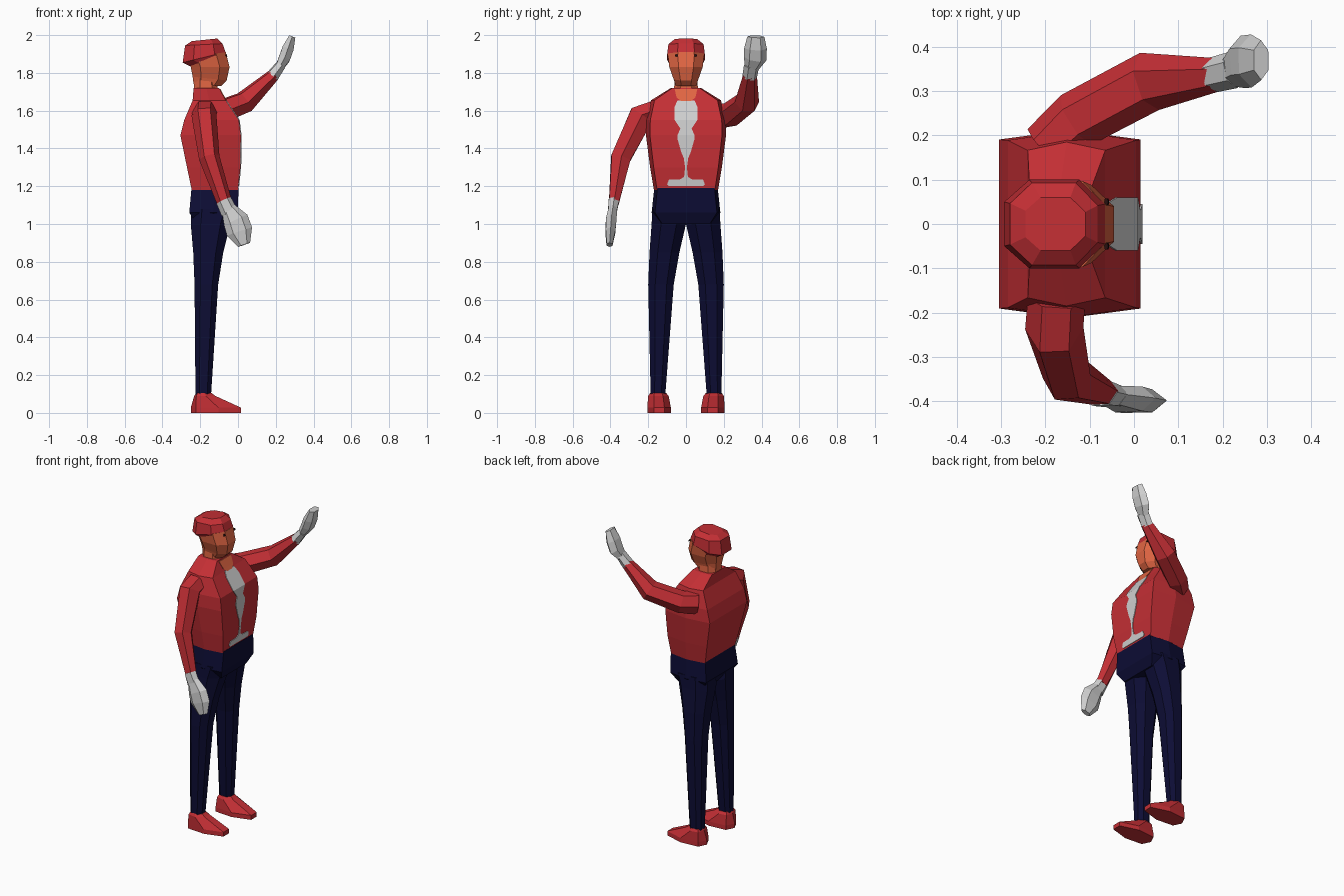
import bpy, bmesh, math
from mathutils import Vector

if "Cube" in bpy.data.objects:
    bpy.data.objects.remove(bpy.data.objects["Cube"])


def material(name, rgb):
    m = bpy.data.materials.new(name)
    m.diffuse_color = (*rgb, 1)
    m.use_nodes = True
    m.node_tree.nodes["Principled BSDF"].inputs["Base Color"].default_value = m.diffuse_color
    return m


RED = material("red cloth", (0.55, 0.028, 0.035))
NAVY = material("navy cloth", (0.004, 0.004, 0.035))
SKIN = material("skin", (0.75, 0.13, 0.055))
WHITE = material("pale grey", (0.62, 0.62, 0.62))
DARK = material("dark eye", (0.02, 0.005, 0.005))

BOX8 = [(1, 0), (1, .9), (0, 1), (-1, .9), (-1, 0), (-1, -.9), (0, -1), (1, -.9)]
OCT = [(1, -.45), (1, .45), (.5, 1), (-.5, 1), (-1, .5), (-1, -.5), (-.5, -1), (.5, -1)]
HEX = [(math.cos(math.radians(60 * i)), math.sin(math.radians(60 * i))) for i in range(6)]
SHOE = [(1, -.45), (1, .45), (.1, 1), (-.8, .85), (-1, 0), (-.8, -.85), (.1, -1)]


def loft(name, rings, mats, rule=None):
    """Skin a closed tube through rings of points; rule(face centre) picks the material."""
    bm = bmesh.new()
    vr = [[bm.verts.new(p) for p in r] for r in rings]
    n = len(vr[0])
    for a, b in zip(vr, vr[1:]):
        for i in range(n):
            bm.faces.new((a[i], a[(i + 1) % n], b[(i + 1) % n], b[i]))
    bm.faces.new(vr[0][::-1])
    bm.faces.new(vr[-1])
    bmesh.ops.recalc_face_normals(bm, faces=bm.faces)
    if rule:
        for f in bm.faces:
            f.material_index = rule(f.calc_center_median())
    me = bpy.data.meshes.new(name)
    bm.to_mesh(me)
    bm.free()
    for m in mats:
        me.materials.append(m)
    ob = bpy.data.objects.new(name, me)
    bpy.context.collection.objects.link(ob)
    return ob


def level(shape, x0, x1, y0, y1, zback, zfront=None):
    """Horizontal (or tilted) ring filling the given x and y range."""
    zfront = zback if zfront is None else zfront
    return [Vector(((x0 + x1) / 2 + u * (x1 - x0) / 2, (y0 + y1) / 2 + v * (y1 - y0) / 2,
                    zback + (zfront - zback) * (u + 1) / 2)) for u, v in shape]


def limb(name, path, side, mats):
    """Tube along a path of (centre, half width along side, half thickness)."""
    pts = [Vector(p[0]) for p in path]
    rings = []
    for i, (p, w, t) in enumerate(path):
        d = (pts[min(i + 1, len(pts) - 1)] - pts[max(i - 1, 0)]).normalized()
        u = Vector(side)
        u = (u - d * u.dot(d)).normalized()
        v = d.cross(u)
        rings.append([pts[i] + u * w * a + v * t * b for a, b in HEX])
    return loft(name, rings, mats)


# Jacket
loft("jacket", [level(BOX8, *r) for r in [
    (-.245, .0, -.17, .17, 1.18), (-.27, .013, -.19, .19, 1.3),
    (-.305, .015, -.212, .212, 1.47), (-.285, .005, -.21, .21, 1.55),
    (-.24, -.065, -.185, .185, 1.655), (-.235, -.1, -.08, .08, 1.72)]], [RED])

# Shirt showing down the open jacket, as a thin strip following its front
FRONT = [(1.18, 0), (1.3, .013), (1.47, .015), (1.55, .005), (1.655, -.065), (1.72, -.1)]


def front_x(z):
    for (za, xa), (zb, xb) in zip(FRONT, FRONT[1:]):
        if z <= zb:
            return xa + (xb - xa) * (z - za) / (zb - za)


def chest_strip(name, rows, mat):
    rings = []
    for z, w in rows:
        x = front_x(z)
        rings.append([Vector((x + a, b * w, z)) for a, b in
                      [(-.003, -1), (.004, -1), (.004, 1), (-.003, 1)]])
    loft(name, rings, [mat])


chest_strip("shirt_front", [(1.2, .09), (1.21, .1), (1.235, .09), (1.237, .03), (1.25, .01),
                            (1.3, .005), (1.35, .012), (1.38, .025), (1.45, .045), (1.47, .045),
                            (1.505, .03), (1.55, .06), (1.62, .06), (1.655, .045)], WHITE)
chest_strip("open_collar", [(1.65, .025), (1.67, .05), (1.715, .06)], SKIN)

# Trousers: hip band and mirrored legs with shoes
loft("trouser_hips", [level(BOX8, *r) for r in [
    (-.22, -.03, -.14, .14, 1.0), (-.258, -.002, -.182, .182, 1.06),
    (-.246, .003, -.168, .168, 1.19)]], [NAVY])
for s, tag in ((1, "left"), (-1, "right")):
    loft(tag + "_leg", [level(OCT, x0, x1, s * a, s * b, z) for x0, x1, a, b, z in [
        (-.225, -.143, .11, .187, .09), (-.23, -.105, .065, .2, .68),
        (-.237, -.078, .035, .193, .85), (-.25, -.04, .0, .182, 1.0),
        (-.25, -.01, .005, .178, 1.08)]], [NAVY])
    loft(tag + "_shoe", [level(SHOE, x0, x1, s * a, s * b, z) for x0, x1, a, b, z in [
        (-.25, .015, .08, .205, 0), (-.25, .015, .08, .205, .028),
        (-.232, -.12, .092, .2, .09), (-.222, -.14, .105, .19, .105)]], [RED])
    loft(tag + "_eye", [level(OCT, x, x + .008, s * .042, s * .058, z)
                        for x, z in [(-.064, 1.887), (-.067, 1.897)]], [DARK])

# Neck, head and cap
loft("neck", [level(OCT, -.235, -.105, -.065, .065, 1.67),
              level(OCT, -.23, -.11, -.06, .06, 1.78)], [SKIN])
loft("head", [level(OCT, *r) for r in [
    (-.235, -.09, -.055, .055, 1.74, 1.73), (-.24, -.06, -.065, .065, 1.78, 1.76),
    (-.25, -.045, -.088, .088, 1.83), (-.27, -.065, -.097, .097, 1.88, 1.91)]], [SKIN])
loft("cap", [level(OCT, *r) for r in [
    (-.255, -.07, -.09, .09, 1.835, 1.905), (-.293, -.066, -.1, .1, 1.855, 1.91),
    (-.28, -.082, -.093, .093, 1.945, 1.955), (-.245, -.11, -.06, .06, 1.968, 1.982)]], [RED])

# Lowered right arm: sleeve, cuff, hand
limb("right_sleeve", [((-.175, -.17, 1.6), .065, .06), ((-.18, -.235, 1.575), .066, .075),
                      ((-.152, -.345, 1.35), .055, .06), ((-.07, -.382, 1.11), .04, .03)],
     (1, 0, 0), [RED])
limb("right_cuff", [((-.076, -.382, 1.125), .042, .032), ((-.045, -.39, 1.06), .045, .026)],
     (1, 0, 0), [WHITE])
limb("right_hand", [((-.05, -.388, 1.08), .04, .025), ((-.012, -.396, 1.02), .068, .032),
                    ((.008, -.4, .96), .07, .03), ((.032, -.405, .89), .034, .018)],
     (1, 0, 0), [WHITE])

# Raised left arm: sleeve, cuff, hand
limb("left_sleeve", [((-.2, .17, 1.57), .06, .07), ((-.13, .235, 1.58), .066, .068),
                     ((.035, .322, 1.645), .068, .062), ((.19, .338, 1.79), .038, .034)],
     (-.35, 1, 0), [RED])
limb("left_cuff", [((.18, .337, 1.78), .04, .036), ((.225, .348, 1.84), .042, .028)],
     (-.2, 1, 0), [WHITE])
limb("left_hand", [((.22, .348, 1.83), .04, .025), ((.245, .366, 1.875), .06, .035),
                   ((.265, .368, 1.93), .06, .035), ((.287, .37, 1.992), .045, .02)],
     (0, 1, 0), [WHITE])
